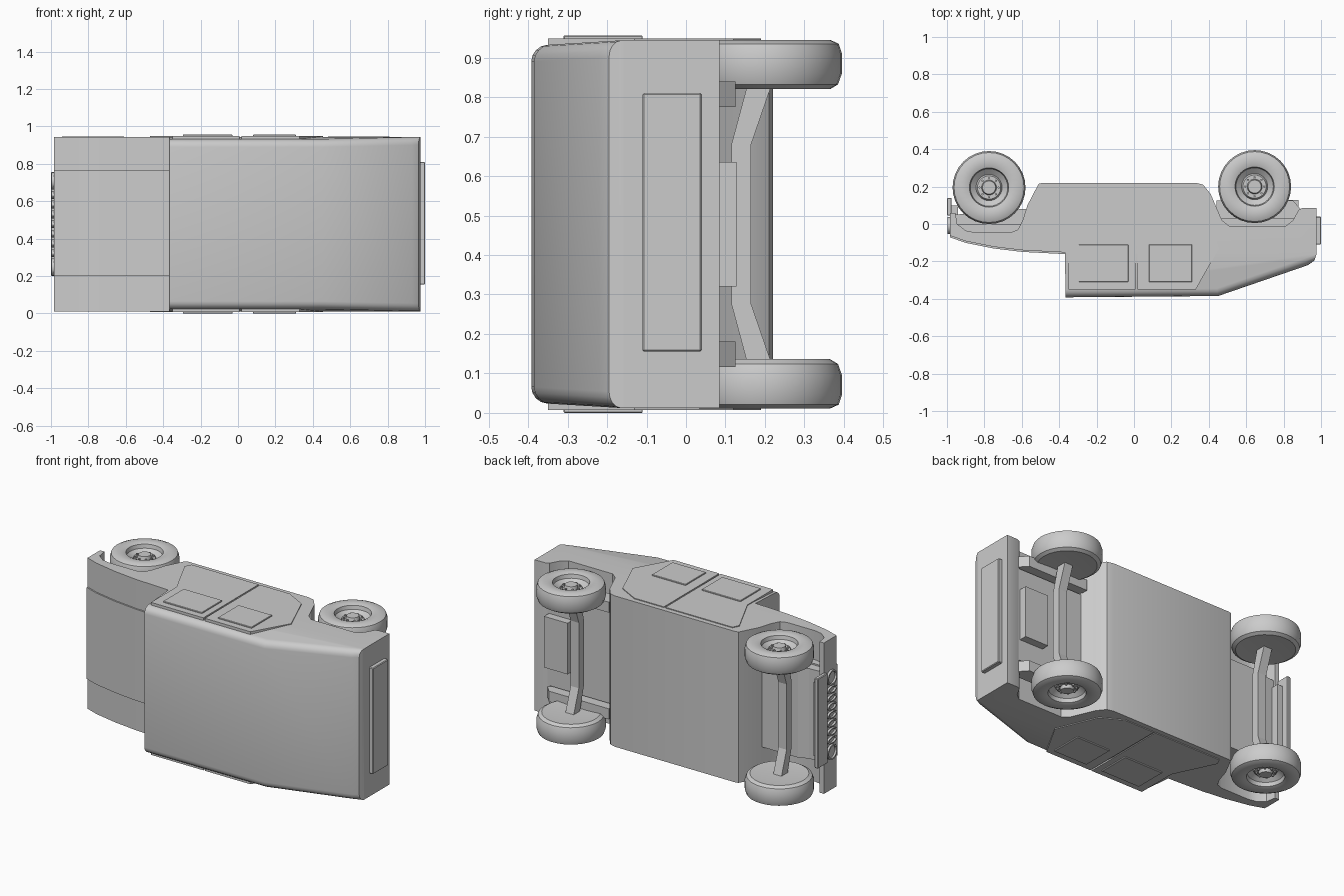
import bpy, bmesh, math
from mathutils import Matrix, Vector

cube = bpy.data.objects.get("Cube")
if cube:
    bpy.data.objects.remove(cube)

MID = 0.478  # centre plane of the vehicle, which lies on its side

grey = bpy.data.materials.new("plain_grey")
grey.use_nodes = True
COLOR = (0.6, 0.6, 0.6, 1)
grey.diffuse_color = COLOR
grey.node_tree.nodes["Principled BSDF"].inputs["Base Color"].default_value = COLOR


def finish(name, bm, smooth=None):
    bmesh.ops.recalc_face_normals(bm, faces=bm.faces)
    mesh = bpy.data.meshes.new(name)
    bm.to_mesh(mesh)
    bm.free()
    mesh.materials.append(grey)
    obj = bpy.data.objects.new(name, mesh)
    bpy.context.collection.objects.link(obj)
    if smooth:
        bpy.ops.object.select_all(action='DESELECT')
        obj.select_set(True)
        bpy.context.view_layer.objects.active = obj
        bpy.ops.object.shade_smooth_by_angle(angle=math.radians(smooth))
    return obj


def prism(points, z0, z1):
    """Side profile in x, y pulled through the width z."""
    bm = bmesh.new()
    face = bm.faces.new([bm.verts.new((x, y, z0)) for x, y in points])
    out = bmesh.ops.extrude_face_region(bm, geom=[face])
    verts = [v for v in out["geom"] if isinstance(v, bmesh.types.BMVert)]
    bmesh.ops.translate(bm, verts=verts, vec=(0, 0, z1 - z0))
    return bm


def box(name, x, y, z, bevel=0):
    bm = prism([(x[0], y[0]), (x[1], y[0]), (x[1], y[1]), (x[0], y[1])], *z)
    if bevel:
        bmesh.ops.bevel(bm, geom=bm.edges[:], offset=bevel, segments=1, affect='EDGES')
    return finish(name, bm)


def both(z0, z1):
    """The same span of width on the left and the right."""
    return (("left", (z0, z1)), ("right", (2 * MID - z1, 2 * MID - z0)))


# Main body with wheel arches and rounded roof edges
hood = [(-0.37, -0.152), (-0.6, -0.14), (-0.75, -0.122), (-0.9, -0.092), (-0.985, -0.062)]
body = hood + [
    (-0.985, 0.06), (-0.955, 0.06), (-0.945, 0.0), (-0.9, -0.035), (-0.85, -0.045),
    (-0.66, -0.045), (-0.62, -0.03), (-0.595, 0.02), (-0.57, 0.1), (-0.51, 0.215),
    (-0.49, 0.22), (0.33, 0.22), (0.37, 0.21), (0.41, 0.16), (0.47, 0.02), (0.51, -0.012),
    (0.81, -0.012), (0.85, 0.02), (0.88, 0.075), (0.9, 0.085), (0.975, 0.085),
    (0.975, -0.165), (0.965, -0.195), (0.93, -0.22), (0.45, -0.385), (-0.365, -0.392)]
bm = prism(body, 0.012, 2 * MID - 0.012)
bmesh.ops.bisect_plane(bm, geom=bm.verts[:] + bm.edges[:] + bm.faces[:],
                       plane_co=(0, -0.158, 0), plane_no=(0, 1, 0))
for v in bm.verts:
    if v.co.y < -0.158:
        v.co.z += math.copysign(0.06 * (-0.158 - v.co.y), MID - v.co.z)
rim = [e for e in bm.edges if all(v.co.y < -0.18 for v in e.verts)
       and (e.verts[0].co.z - MID) * (e.verts[1].co.z - MID) > 0
       and abs(e.verts[0].co.x - e.verts[1].co.x) > 0.02]
bmesh.ops.bevel(bm, geom=rim, offset=0.04, segments=4, profile=0.5, affect='EDGES')
finish("body", bm, 30)

# Raised centre of the hood
top = [(x, y - 0.009) for x, y in hood]
finish("hood", prism(top + [(-0.985, 0.0), (-0.37, 0.0)], 0.2, 0.765), 30)

# Underside blocks between the wheels
finish("front_frame", prism([(-0.98, -0.05), (-0.97, 0.05), (-0.88, 0.055), (-0.82, 0.08),
                             (-0.53, 0.08), (-0.53, -0.05)], 0.2, 0.756))
finish("rear_frame", prism([(0.4, -0.03), (0.4, 0.08), (0.9, 0.08), (0.9, -0.03)], 0.19, 0.766))
box("fuel_tank", (0.72, 0.88), (0.05, 0.128), (0.32, 0.636))
for side, z in both(0.775, 0.84):
    finish(side + "_rear_rail",
           prism([(0.44, 0.03), (0.44, 0.125), (0.85, 0.125), (0.9, 0.07), (0.9, 0.03)], *z))

# Front bumper and rear panel
box("front_bumper", (-1.0, -0.975), (0.045, 0.14), (0.2, 0.756), 0.004)
box("bumper_mount", (-0.985, -0.94), (0.03, 0.1), (0.25, 0.706))
box("rear_panel", (0.97, 1.0), (-0.11, 0.04), (0.155, 0.81), 0.004)


def ring(name, y, z, ry, rz, thick):
    """Raised oval rim on the front face."""
    bm = bmesh.new()
    n, loops = 20, []
    for scale, depth in ((1, -0.98), (1, -0.998), (1 - thick, -0.998), (1 - thick, -0.986)):
        loops.append([bm.verts.new((depth, y + ry * scale * math.cos(a * math.tau / n),
                                    z + rz * scale * math.sin(a * math.tau / n))) for a in range(n)])
    for a, b in zip(loops, loops[1:]):
        for i in range(n):
            j = (i + 1) % n
            bm.faces.new((a[i], a[j], b[j], b[i]))
    bm.faces.new(loops[-1])
    finish(name, bm, 40)


# Grille slots and headlights
for i in range(7):
    ring("grille_slot", -0.008, MID + (i - 3) * 0.052, 0.045, 0.021, 0.3)
for side in (-1, 1):
    ring("headlight", -0.008, MID + side * 0.23, 0.046, 0.046, 0.2)

# Doors and windows on both sides
front_door = [(-0.35, -0.35), (0.008, -0.35), (0.008, 0.19), (-0.45, 0.19), (-0.47, 0.15), (-0.35, -0.1)]
rear_door = [(0.018, -0.35), (0.33, -0.35), (0.455, -0.13), (0.35, 0.12), (0.22, 0.19), (0.018, 0.19)]
for side, z in both(0.93, 0.949):
    finish(side + "_front_door", prism(front_door, *z))
    finish(side + "_rear_door", prism(rear_door, *z))
for side, z in both(0.935, 0.956):
    box(side + "_front_window", (-0.295, -0.03), (-0.31, -0.11), z, 0.002)
    box(side + "_rear_window", (0.08, 0.31), (-0.31, -0.11), z, 0.002)


def wheel(name, x, y, up):
    """Tyre and dished rim turned around the axle, plus wheel bolts."""
    profile = [(0, 0.825), (0.1, 0.825), (0.165, 0.82), (0.185, 0.832), (0.195, 0.86),
               (0.195, 0.91), (0.187, 0.935), (0.165, 0.945), (0.125, 0.945), (0.105, 0.938),
               (0.1, 0.915), (0.07, 0.89), (0.062, 0.905), (0.04, 0.905), (0.035, 0.925), (0, 0.925)]
    bm = bmesh.new()
    verts = [bm.verts.new((r, 0, z)) for r, z in profile]
    edges = [bm.edges.new(p) for p in zip(verts, verts[1:])]
    bmesh.ops.spin(bm, geom=verts + edges, axis=(0, 0, 1), cent=(0, 0, 0),
                   angle=math.tau, steps=32)
    bmesh.ops.remove_doubles(bm, verts=bm.verts, dist=0.0005)
    for i in range(8):
        a = i * math.tau / 8
        spot = Vector((0.051 * math.cos(a), 0.051 * math.sin(a), 0.908))
        bmesh.ops.create_cone(bm, cap_ends=True, segments=6, radius1=0.006, radius2=0.006,
                              depth=0.016, matrix=Matrix.Translation(spot))
    for v in bm.verts:
        v.co.x, v.co.y = v.co.x + x, v.co.y + y
        if not up:
            v.co.z = 2 * MID - v.co.z
    finish(name, bm, 35)


# Cranked axles, one per wheel pair
half = [(0.84, 0.158), (0.68, 0.115)]
lower = [(0.68, 0.165), (0.84, 0.22)]
for place, x, y in (("front", -0.775, 0.195), ("rear", 0.645, 0.2)):
    wheel(place + "_left_wheel", x, y, True)
    wheel(place + "_right_wheel", x, y, False)
    outline = half + [(2 * MID - z, d) for z, d in half[::-1] + lower[::-1]] + lower
    bm = prism(outline, x - 0.028, x + 0.028)
    for v in bm.verts:
        v.co = Vector((v.co.z, v.co.y, v.co.x))
    finish(place + "_axle", bm)
